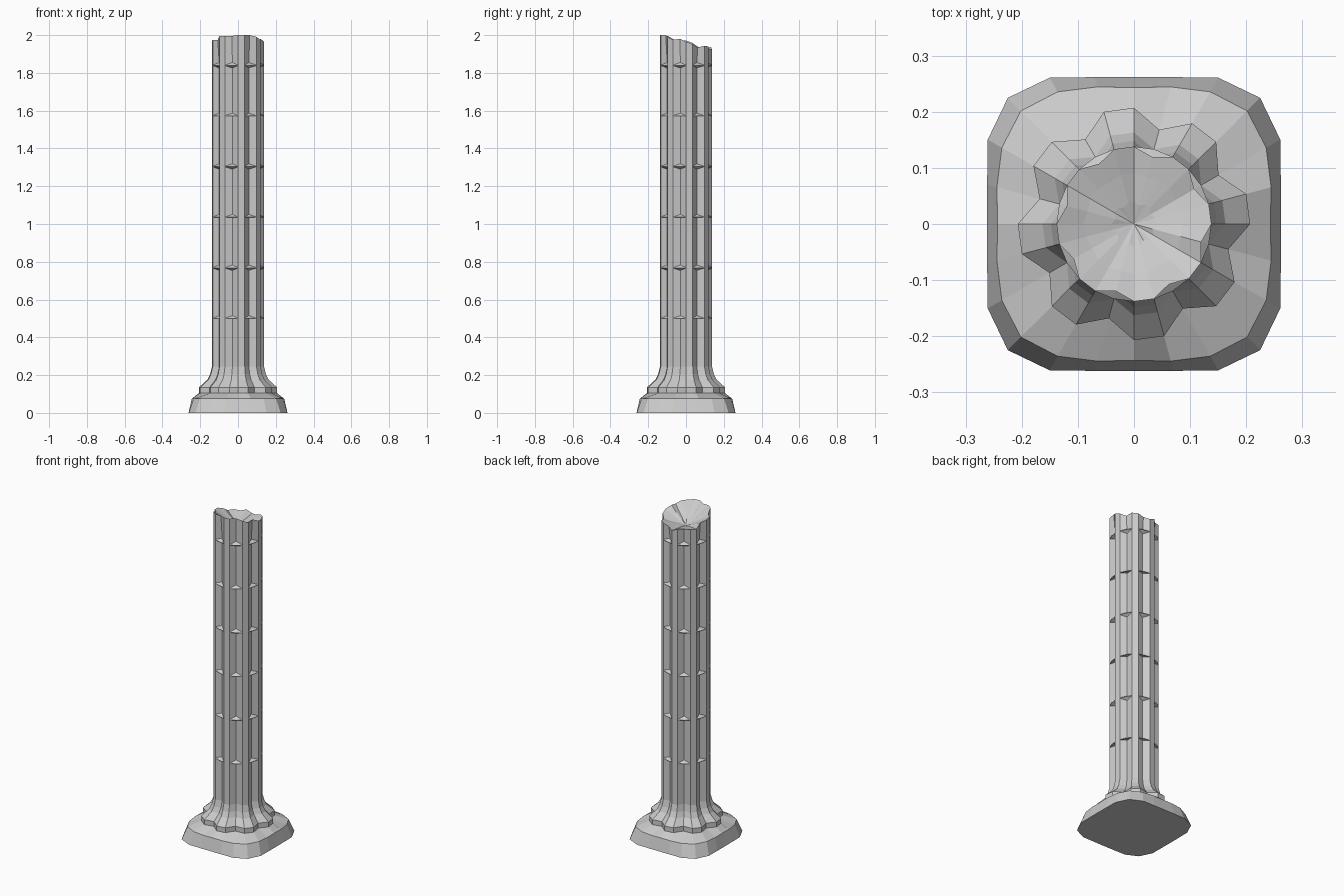
import bpy, bmesh, math

if "Cube" in bpy.data.objects:
    bpy.data.objects.remove(bpy.data.objects["Cube"])

N = 24  # 8 lobes of three points: two outer, one in the flute


def is_flute(i):
    return i % 3 == 2  # flutes at 30, 75, 120 ... degrees


def ring(bm, radius, height):
    """Ring of N verts; radius and height are functions of the index."""
    out = []
    for i in range(N):
        a = 2 * math.pi * i / N
        out.append(bm.verts.new((radius(i) * math.cos(a), radius(i) * math.sin(a), height(i))))
    return out


def bridge(bm, a, b):
    for i in range(N):
        j = (i + 1) % N
        bm.faces.new((a[i], a[j], b[j], b[i]))


def lobed(peak, flute):
    return lambda i: flute if is_flute(i) else peak


def rounded_square(r0, r15, r30, r45):
    radii = [r0, r15, r30, r45, r30, r15]
    return lambda i: radii[i % 6]


def flat(z):
    return lambda i: z


def finish(bm, name):
    bmesh.ops.recalc_face_normals(bm, faces=bm.faces)
    me = bpy.data.meshes.new(name)
    bm.to_mesh(me)
    bm.free()
    ob = bpy.data.objects.new(name, me)
    bpy.context.collection.objects.link(ob)
    return ob


# Plinth: rounded square block with a sloping top
bm = bmesh.new()
rings = [ring(bm, rounded_square(0.262, 0.271, 0.301, 0.318), flat(0.0)),
         ring(bm, rounded_square(0.243, 0.253, 0.272, 0.285), flat(0.075)),
         ring(bm, lobed(0.207, 0.174), flat(0.105))]
for a, b in zip(rings, rings[1:]):
    bridge(bm, a, b)
bm.faces.new(rings[0])
bm.faces.new(rings[-1])
finish(bm, "plinth")

# Shaft: flared foot, fluted drums, joint bands filling the flutes
bm = bmesh.new()
R, G = 0.138, 0.115
rings = [ring(bm, lobed(r, g), flat(z)) for r, g, z in
         [(0.207, 0.174, 0.103), (0.207, 0.174, 0.135), (0.163, 0.138, 0.175),
          (0.148, 0.124, 0.205), (R, G, 0.245)]]
for k in range(6):
    z = 0.5 + 0.268 * k
    low = 0.001 if k % 2 == 0 else 0.014  # undercut joints alternate with soft ones
    for g, dz in ((G, -low), (R, 0), (G, 0.015)):
        rings.append(ring(bm, lobed(R, g), lambda i, z=z, g=g, d=dz: z + (d if is_flute(i) else d * 0.1)))

# Broken top: stepped rim, high at the front, dished to the middle
steps = [0, 0, -0.012, 0.006, 0.006, -0.004, -0.008, 0.004]


def rim_height(i):
    y = math.sin(2 * math.pi * i / N)
    return min(2.0, 1.965 - 0.036 * y + steps[(i * 5) % 8])


rim = lambda i: 2.0 if i == 18 else rim_height(i)
rings.append(ring(bm, lobed(R, 0.124), rim))
rings.append(ring(bm, lobed(0.09, 0.086), lambda i: 1.905 + 0.6 * (rim(i) - 1.905)))
rings.append(ring(bm, lobed(0.04, 0.034), lambda i: 1.905 + 0.22 * (rim(i) - 1.905)))
for a, b in zip(rings, rings[1:]):
    bridge(bm, a, b)
pole = bm.verts.new((0, 0, 1.9))
for i in range(N):
    bm.faces.new((rings[-1][i], rings[-1][(i + 1) % N], pole))
bm.faces.new(rings[0])
finish(bm, "fluted_shaft")
